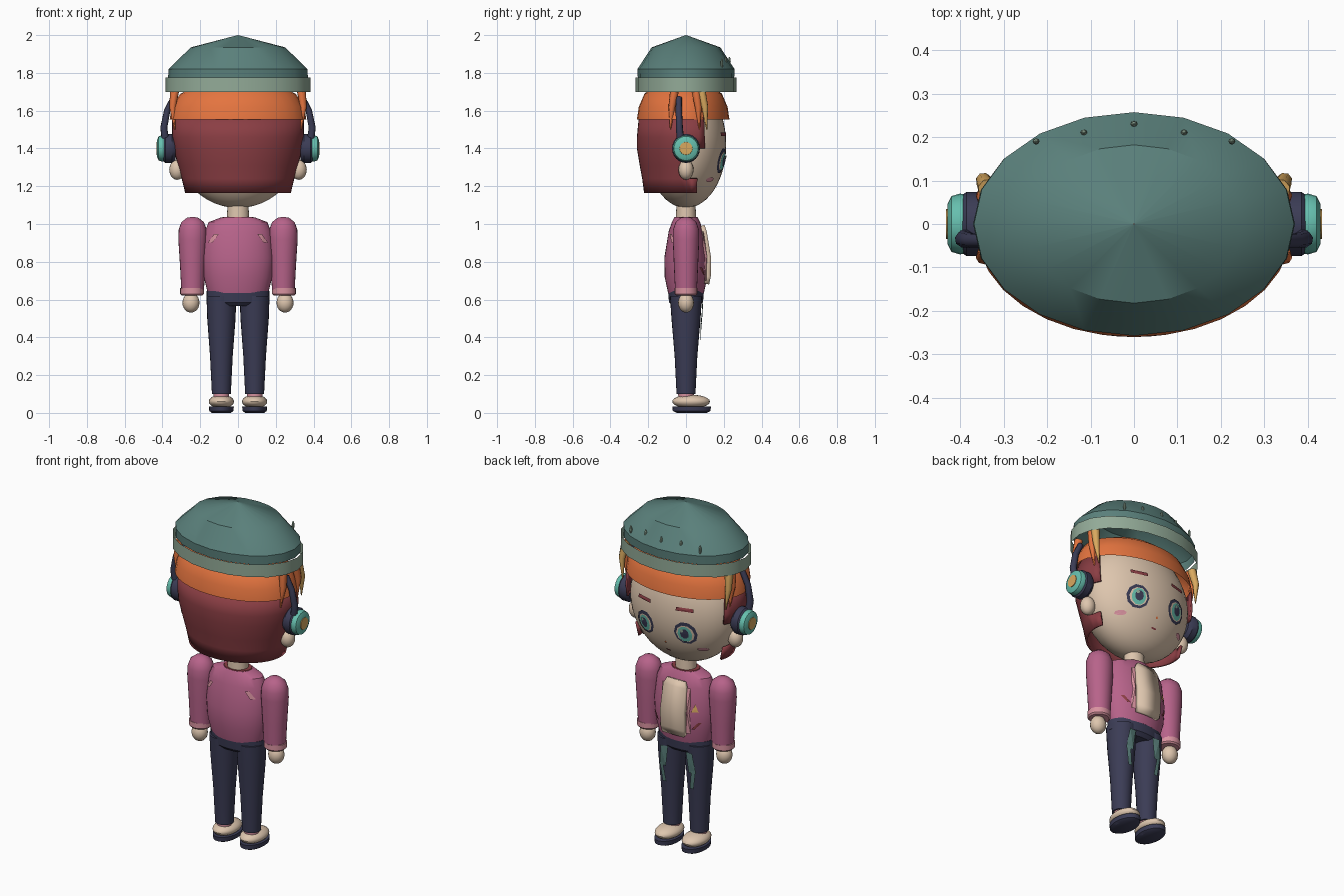
import bpy, bmesh, math
from mathutils import Vector

cube = bpy.data.objects.get("Cube")
if cube:
    bpy.data.objects.remove(cube, do_unlink=True)


def material(name, code):
    rgb = [int(code[i:i + 2], 16) / 255 for i in (0, 2, 4)]
    col = [((c + .055) / 1.055) ** 2.4 for c in rgb] + [1]
    m = bpy.data.materials.new(name)
    m.diffuse_color = col
    m.use_nodes = True
    m.node_tree.nodes["Principled BSDF"].inputs["Base Color"].default_value = col
    return m


TEAL = material("teal wool", "5A807B")
SAGE = material("sage trim", "93AB98")
ORANGE = material("orange hair", "E4743F")
RED = material("dark red hair", "8B3E44")
SKIN = material("beige skin", "DEC6AE")
PINK = material("pink jacket", "B7638A")
ROSE = material("light rose", "D993A0")
NAVY = material("navy", "3B3C55")
TURQ = material("turquoise", "66BFAE")
GOLD = material("gold", "D9A95F")


def finish(name, bm, mat, smooth=True):
    me = bpy.data.meshes.new(name)
    bm.to_mesh(me)
    bm.free()
    me.materials.append(mat)
    ob = bpy.data.objects.new(name, me)
    bpy.context.collection.objects.link(ob)
    if smooth:
        bpy.ops.object.select_all(action='DESELECT')
        ob.select_set(True)
        bpy.context.view_layer.objects.active = ob
        bpy.ops.object.shade_smooth_by_angle(angle=math.radians(35))
    return ob


def lathe(name, mat, prof, at=(0, 0), seg=24, caps=True, side=0, keep=None):
    """Elliptical rings (rx, ry, height); side = +-1 lays the axis along x."""
    bm = bmesh.new()
    rings = []
    for rx, ry, h in prof:
        ring = []
        for i in range(seg):
            a = 2 * math.pi * i / seg
            u, v = rx * math.sin(a), ry * math.cos(a)
            co = (side * h, at[0] + v, at[1] + u) if side else (at[0] + u, at[1] + v, h)
            ring.append(bm.verts.new(co))
        rings.append(ring)
    for a, b in zip(rings, rings[1:]):
        for i in range(seg):
            j = (i + 1) % seg
            bm.faces.new((a[i], a[j], b[j], b[i]))
    if caps:
        bm.faces.new(rings[0])
        bm.faces.new(rings[-1])
    bmesh.ops.recalc_face_normals(bm, faces=bm.faces)
    if keep:
        bad = [f for f in bm.faces if not keep(f.calc_center_median())]
        bmesh.ops.delete(bm, geom=bad, context='FACES')
    return finish(name, bm, mat)


def oval(rx, ry, rz, z, n=12):
    return [(max(rx * math.sin(math.pi * i / n), .001), max(ry * math.sin(math.pi * i / n), .001),
             z - rz * math.cos(math.pi * i / n)) for i in range(n + 1)]


def surface(prof, at=(0, 0), face=1):
    """Depth of a lathed body at a given x and z."""
    def depth(x, z):
        for (ax, ay, az), (bx, by, bz) in zip(prof, prof[1:]):
            if az <= z <= bz:
                t = (z - az) / (bz - az)
                rx, ry = ax + t * (bx - ax), ay + t * (by - ay)
                return at[1] + face * ry * math.sqrt(max(0, 1 - ((x - at[0]) / rx) ** 2))
        return at[1]
    return depth


def plate(name, mat, pts, surf, off, face=1):
    bm = bmesh.new()
    n = len(pts)
    mid = (sum(p[0] for p in pts) / n, sum(p[1] for p in pts) / n)
    vs = [bm.verts.new((x, surf(x, z) + face * off, z)) for x, z in list(pts) + [mid]]
    for i in range(n):
        f = bm.faces.new((vs[i], vs[(i + 1) % n], vs[n]))
        f.normal_update()
        if f.normal.y * face < 0:
            f.normal_flip()
    return finish(name, bm, mat, False)


def disc(cx, cz, rx, rz, n=10):
    return [(cx + rx * math.sin(2 * math.pi * (i + .5) / n),
             cz + rz * math.cos(2 * math.pi * (i + .5) / n)) for i in range(n)]


def slash(cx, cz, w, h, lean):
    return [(cx - w - lean, cz - h), (cx + w - lean, cz - h), (cx + w + lean, cz + h), (cx - w + lean, cz + h)]


def tube(name, mat, pts, radii):
    cu = bpy.data.curves.new(name, 'CURVE')
    cu.dimensions = '3D'
    cu.bevel_depth = 1
    cu.bevel_resolution = 2
    cu.use_fill_caps = True
    sp = cu.splines.new('POLY')
    sp.points.add(len(pts) - 1)
    for p, co, r in zip(sp.points, pts, radii):
        p.co = (*co, 1)
        p.radius = r
    cu.materials.append(mat)
    ob = bpy.data.objects.new(name, cu)
    bpy.context.collection.objects.link(ob)
    bpy.ops.object.select_all(action='DESELECT')
    ob.select_set(True)
    bpy.context.view_layer.objects.active = ob
    bpy.ops.object.convert(target='MESH')


# Hat: open crown, band and small studs
lathe("hat_crown", TEAL, [(.37, .255, 1.77), (.368, .257, 1.82), (.25, .182, 1.935), (.001, .001, 2)], seg=20, caps=False)
lathe("hat_band", SAGE, [(.385, .267, 1.70), (.385, .267, 1.775)], seg=20, caps=False)
for x, y, z in ((-.225, .19, 1.85), (-.115, .21, 1.86), (0, .23, 1.86), (.115, .21, 1.86), (.225, .19, 1.85)):
    lathe("hat_stud", SAGE, oval(.008, .007, .025, z, 6), (x, y), seg=8)

# Head, ears and neck
head = oval(.33, .213, .335, 1.42, 24)
lathe("head", SKIN, head, seg=40)
lathe("neck", SKIN, [(.06, .055, .99), (.055, .05, 1.12)])

# Hair: fringe ring, and a back shell cut around each ear
lathe("hair_fringe", ORANGE, [(.362, .245, 1.553), (.35, .235, 1.62), (.305, .205, 1.69), (.2, .14, 1.74)],
      (0, -.015), seg=32, caps=False)
shell = [(.28, .222, 1.165), (.298, .232, 1.24), (.318, .245, 1.31), (.343, .26, 1.40), (.35, .26, 1.46), (.348, .25, 1.565)]


def behind_face(c):
    return c.y < (.1 if c.z > 1.4 else -.01 if c.z > 1.24 else .06)


back = lathe("hair_back", RED, shell, seg=48, caps=False, keep=behind_face)
mod = back.modifiers.new("thickness", 'SOLIDIFY')
mod.thickness = .012
mod.offset = -1

# Face details
skin = surface(head)
for s in (-1, 1):
    ex, ez = s * .13, 1.335
    plate("eye_rim", NAVY, disc(ex, ez, .064, .068), skin, .005)
    plate("eye_white", SKIN, disc(ex, ez - .003, .05, .052), skin, .008)
    plate("eye_iris", TURQ, disc(ex, ez - .004, .04, .048), skin, .011)
    plate("eye_pupil", NAVY, disc(ex, ez, .024, .03), skin, .014)
    plate("eye_glint", SAGE, disc(ex + .012, ez + .018, .01, .011, 6), skin, .017)
    plate("eyebrow", RED, slash(ex, 1.475, .048, .01, 0), skin, .009)
    plate("blush", ROSE, disc(s * .2, 1.235, .028, .013, 8), skin, .007)
plate("nose", ORANGE, disc(0, 1.25, .007, .008, 6), skin, .006)
plate("mouth", RED, disc(0, 1.195, .018, .005, 6), skin, .006)

# Torso with collar, front panel and trim
torso = [(.16, .095, .635), (.182, .113, .72), (.19, .115, .82), (.176, .092, .96), (.155, .075, 1.01), (.09, .062, 1.035)]
lathe("jacket", PINK, torso, seg=32)
lathe("collar", RED, [(.095, .066, 1.02), (.08, .06, 1.038)])
chest, spine = surface(torso), surface(torso, face=-1)
bm = bmesh.new()
rows = [[bm.verts.new((x, chest(0, z) + .018, z)) for x in (-w, w)]
        for w, z in ((.07, .68), (.075, .72), (.075, .82), (.072, .96), (.055, .995))]
for a, b in zip(rows, rows[1:]):
    bm.faces.new((a[1], a[0], b[0], b[1]))
panel = finish("shirt_panel", bm, SKIN)
mod = panel.modifiers.new("thickness", 'SOLIDIFY')
mod.thickness = .03
mod.offset = -1
for s in (-1, 1):
    plate("lapel", ROSE, slash(s * .083, .83, .012, .13, s * -.004), chest, .009)
    plate("back_slash", ROSE, slash(s * .13, .925, .012, .022, s * -.016), spine, .009, -1)
    plate("pocket_slash", RED, slash(s * .13, .75, .008, .02, s * .016), chest, .008)
plate("badge", GOLD, [(-.14, .83), (-.105, .83), (-.122, .875)], chest, .008)

# Hips
lathe("waist", NAVY, [(.14, .07, .565), (.167, .09, .585), (.166, .095, .645)], seg=32)

leg = [(.05, .05, .1), (.06, .06, .3), (.075, .077, .5), (.079, .085, .62)]
for s in (-1, 1):
    # Headphones
    ear_at = (0, 1.4)
    lathe("ear", SKIN, oval(.042, .04, .053, 1.287), (s * .322, 0), seg=16)
    lathe("ear_pad", NAVY, [(.062, .06, .33), (.077, .074, .35), (.077, .074, .385), (.06, .06, .403)], ear_at, side=s)
    lathe("ear_cup", TURQ, [(.066, .066, .38), (.07, .07, .4), (.064, .064, .42), (.045, .045, .429)], ear_at, side=s)
    lathe("ear_cap", GOLD, [(.036, .036, .42), (.034, .034, .432)], ear_at, seg=16, side=s)
    tube("headphone_arm", NAVY, [(s * .385, -.03, 1.45), (s * .393, -.035, 1.51), (s * .375, -.038, 1.6), (s * .34, -.038, 1.67)],
         (.02, .019, .017, .016))
    # Side locks
    for y, mat in ((-.075, ORANGE), (.065, ORANGE), (.1, GOLD)):
        tube("side_lock", mat, [(s * .335, y * .8, 1.71), (s * .346, y, 1.62), (s * .335, y * 1.1, 1.5)], (.024, .018, .003))
    # Arms
    ax = s * .24
    lathe("sleeve", PINK, [(.06, .058, .65), (.067, .064, .78), (.076, .07, .92), (.074, .069, .97), (.06, .055, 1.01),
                           (.03, .028, 1.033), (.002, .002, 1.038)], (ax, 0))
    lathe("cuff", ROSE, [(.055, .053, .622), (.063, .06, .63), (.063, .06, .66)], (ax + s * .003, 0))
    lathe("hand", SKIN, oval(.045, .042, .052, .583), (ax + s * .009, 0), seg=16)
    # Legs and shoes
    lx = s * .088
    lathe("trouser_leg", NAVY, leg, (lx, 0))
    shin = surface(leg, (lx, 0))
    plate("knee_patch_upper", TEAL, slash(lx, .52, .022, .06, s * -.008), shin, .009)
    plate("knee_patch_lower", TEAL, slash(lx + s * .008, .42, .012, .055, s * .008), shin, .009)
    lathe("sock", ROSE, [(.04, .04, .07), (.042, .042, .115)], (lx, 0))
    lathe("shoe", SKIN, oval(.067, .1, .036, .06), (lx, .027))
    lathe("sole", NAVY, [(.05, .08, 0), (.064, .1, .01), (.066, .102, .035)], (lx, .03))
